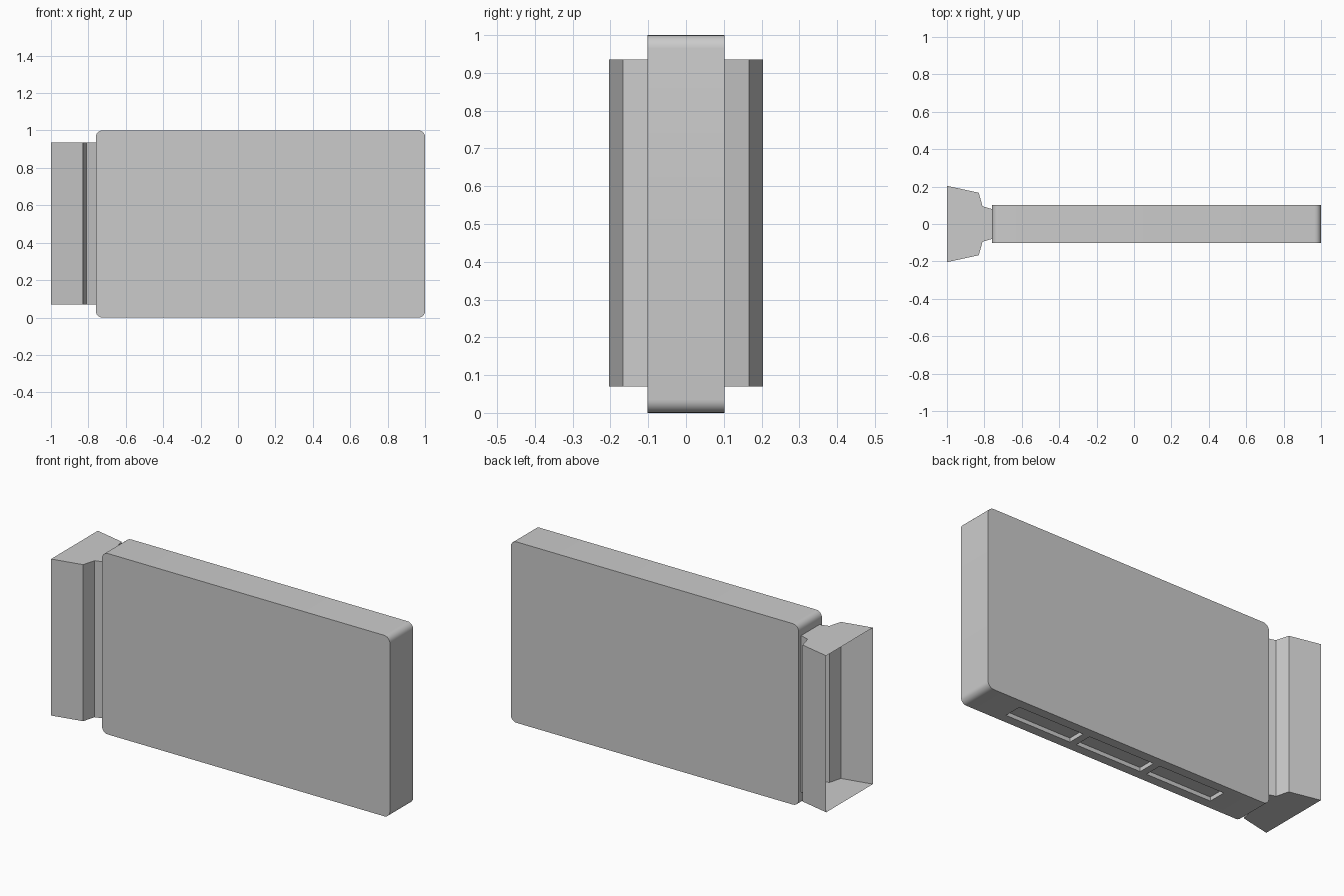
import bpy
import bmesh
from mathutils import Matrix, Vector

if "Cube" in bpy.data.objects:
    bpy.data.objects.remove(bpy.data.objects["Cube"])


def make_object(name, bm):
    mesh = bpy.data.meshes.new(name)
    bm.to_mesh(mesh)
    bm.free()
    obj = bpy.data.objects.new(name, mesh)
    bpy.context.collection.objects.link(obj)
    return obj


def add_box(bm, lo, hi):
    lo, hi = Vector(lo), Vector(hi)
    size = Matrix.Diagonal((*(hi - lo), 1))
    bmesh.ops.create_cube(bm, size=1, matrix=Matrix.Translation((lo + hi) / 2) @ size)


def smooth(obj):
    bpy.ops.object.select_all(action='DESELECT')
    obj.select_set(True)
    bpy.context.view_layer.objects.active = obj
    bpy.ops.object.shade_smooth_by_angle(angle=0.6)


# Body: flat slab with four rounded corners
X0, X1, HALF = -0.76, 1.0, 0.102
bm = bmesh.new()
add_box(bm, (X0, -HALF, 0), (X1, HALF, 1))
corners = [e for e in bm.edges if abs(e.verts[0].co.y - e.verts[1].co.y) > 0.1]
bmesh.ops.bevel(bm, geom=corners, offset=0.035, segments=6, profile=0.5, affect='EDGES')
body = make_object("body", bm)

# Three shallow slots in the underside
bm = bmesh.new()
for i in (-1, 0, 1):
    cx = (X0 + X1) / 2 + 0.44 * i
    add_box(bm, (cx - 0.2, -0.05, -0.05), (cx + 0.2, 0.05, 0.022))
cutter = make_object("slot_cutter", bm)
cutter.hide_render = True
mod = body.modifiers.new("slots", 'BOOLEAN')
mod.operation = 'DIFFERENCE'
mod.solver = 'EXACT'
mod.object = cutter
bpy.context.view_layer.objects.active = body
bpy.ops.object.modifier_apply(modifier=mod.name)
bpy.data.objects.remove(cutter)
smooth(body)

# End cap: thin stepped shell, open at its outer end
half = [(-1.0, 0.204), (-0.83, 0.167), (-0.81, 0.095), (X0, 0.08)]
outline = half + [(x, -y) for x, y in reversed(half)]
bm = bmesh.new()
low, high = [[bm.verts.new((x, y, z)) for x, y in outline] for z in (0.07, 0.935)]
bm.faces.new(low)
bm.faces.new(reversed(high))
for i in range(len(outline) - 1):
    bm.faces.new((low[i], high[i], high[i + 1], low[i + 1]))
bmesh.ops.recalc_face_normals(bm, faces=bm.faces)
if max(bm.faces, key=lambda f: f.calc_center_median().z).normal.z < 0:
    bmesh.ops.reverse_faces(bm, faces=bm.faces)
cap = make_object("end_cap", bm)
smooth(cap)
